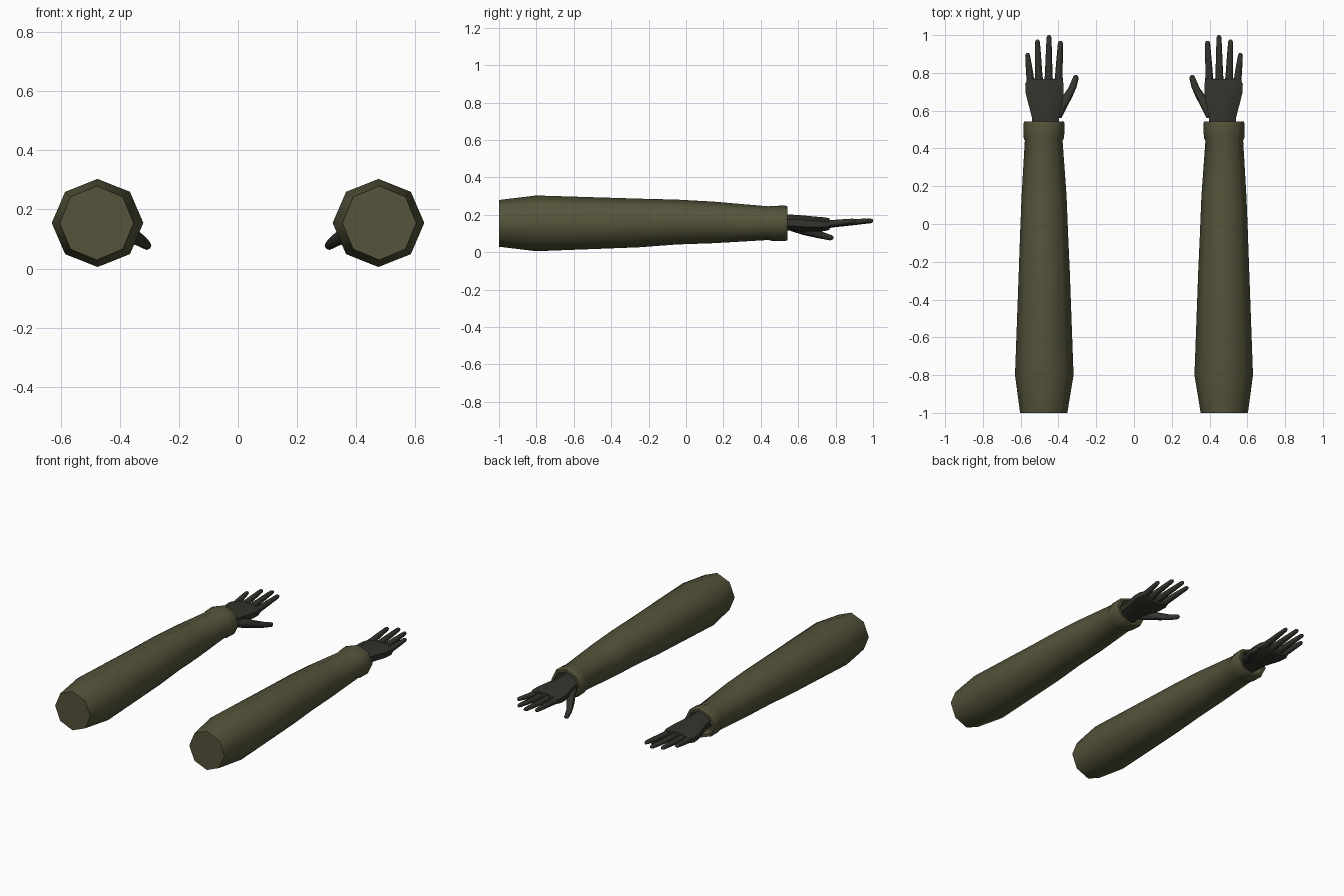
import bpy, bmesh, math

if "Cube" in bpy.data.objects:
    bpy.data.objects.remove(bpy.data.objects["Cube"])


def material(name, rgb):
    m = bpy.data.materials.new(name)
    m.use_nodes = True
    m.diffuse_color = (*rgb, 1)
    m.node_tree.nodes["Principled BSDF"].inputs["Base Color"].default_value = (*rgb, 1)
    m.roughness = 0.9
    return m


OLIVE = material("olive cloth", (0.090, 0.087, 0.043))
DARK = material("dark glove", (0.034, 0.033, 0.026))


def loft(name, rings, mat, side, sides=8, flat_top=False, angle=50):
    """Skin rings of (y, x centre, z centre, x radius, z radius); side mirrors x."""
    bm = bmesh.new()
    turn = math.pi / sides if flat_top else 0
    grow = 1 / math.cos(turn)
    loops = []
    for y, cx, cz, rx, rz in rings:
        loop = []
        for i in range(sides):
            a = 2 * math.pi * i / sides + turn
            loop.append(bm.verts.new((side * (cx + rx * grow * math.cos(a)), y,
                                      cz + rz * grow * math.sin(a))))
        loops.append(loop)
    for a, b in zip(loops, loops[1:]):
        for i in range(sides):
            j = (i + 1) % sides
            bm.faces.new((a[i], a[j], b[j], b[i]))
    bm.faces.new(loops[0])
    bm.faces.new(loops[-1])
    bmesh.ops.recalc_face_normals(bm, faces=bm.faces)
    mesh = bpy.data.meshes.new(name)
    bm.to_mesh(mesh)
    bm.free()
    mesh.materials.append(mat)
    obj = bpy.data.objects.new(name, mesh)
    bpy.context.collection.objects.link(obj)
    bpy.ops.object.select_all(action="DESELECT")
    obj.select_set(True)
    bpy.context.view_layer.objects.active = obj
    bpy.ops.object.shade_smooth_by_angle(angle=math.radians(angle))
    return obj


def digit(name, path, radii, side):
    """Tapered finger through path points, closed by a small rounded tip."""
    rings = [(y, x, z, r, r * 0.95) for (x, y, z), r in zip(path, radii)]
    y, x, z, r, _ = rings[-1]
    rings.append((y + r * 0.7, x, z, r * 0.75, r * 0.7))
    rings.append((y + r, x, z, r * 0.35, r * 0.35))
    loft(name, rings, DARK, side)


# Sleeve outline, ending in a thick cuff that folds into the opening
SLEEVE = [
    (-1.0, 0.478, 0.154, 0.125, 0.125),
    (-0.8, 0.475, 0.154, 0.155, 0.149),
    (-0.25, 0.475, 0.156, 0.135, 0.130),
    (-0.05, 0.476, 0.161, 0.127, 0.120),
    (0.15, 0.476, 0.159, 0.119, 0.111),
    (0.44, 0.478, 0.155, 0.100, 0.090),
    (0.455, 0.477, 0.154, 0.107, 0.093),
    (0.53, 0.476, 0.154, 0.109, 0.095),
    (0.542, 0.476, 0.154, 0.105, 0.091),
    (0.542, 0.476, 0.154, 0.088, 0.076),
    (0.46, 0.476, 0.154, 0.080, 0.070),
]

# Wrist and palm outline
PALM = [
    (0.46, 0.468, 0.158, 0.070, 0.044),
    (0.56, 0.468, 0.158, 0.072, 0.043),
    (0.62, 0.470, 0.154, 0.085, 0.043),
    (0.69, 0.473, 0.150, 0.100, 0.040),
    (0.74, 0.474, 0.149, 0.102, 0.037),
    (0.768, 0.473, 0.150, 0.092, 0.031),
]

# Finger name, base x, tip x, tip y
FINGERS = [
    ("index_finger", 0.400, 0.390, 0.970),
    ("middle_finger", 0.452, 0.450, 1.000),
    ("ring_finger", 0.503, 0.511, 0.976),
    ("little_finger", 0.546, 0.563, 0.905),
]

for side, label in ((1, "left"), (-1, "right")):
    loft(label + "_sleeve", SLEEVE, OLIVE, side)
    loft(label + "_palm", PALM, DARK, side, flat_top=True)
    for name, base, tip, end in FINGERS:
        end -= 0.013
        path = []
        for t in (0, 0.22, 0.6, 1):
            path.append((base + (tip - base) * t, 0.74 + (end - 0.74) * t,
                         0.148 + 0.019 * t))
        digit(f"{label}_{name}", path, (0.024, 0.020, 0.017, 0.013), side)
    thumb = [(0.412, 0.56, 0.140), (0.388, 0.62, 0.125), (0.355, 0.67, 0.108),
             (0.327, 0.72, 0.092), (0.309, 0.772, 0.078)]
    digit(label + "_thumb", thumb, (0.028, 0.033, 0.027, 0.021, 0.016), side)
